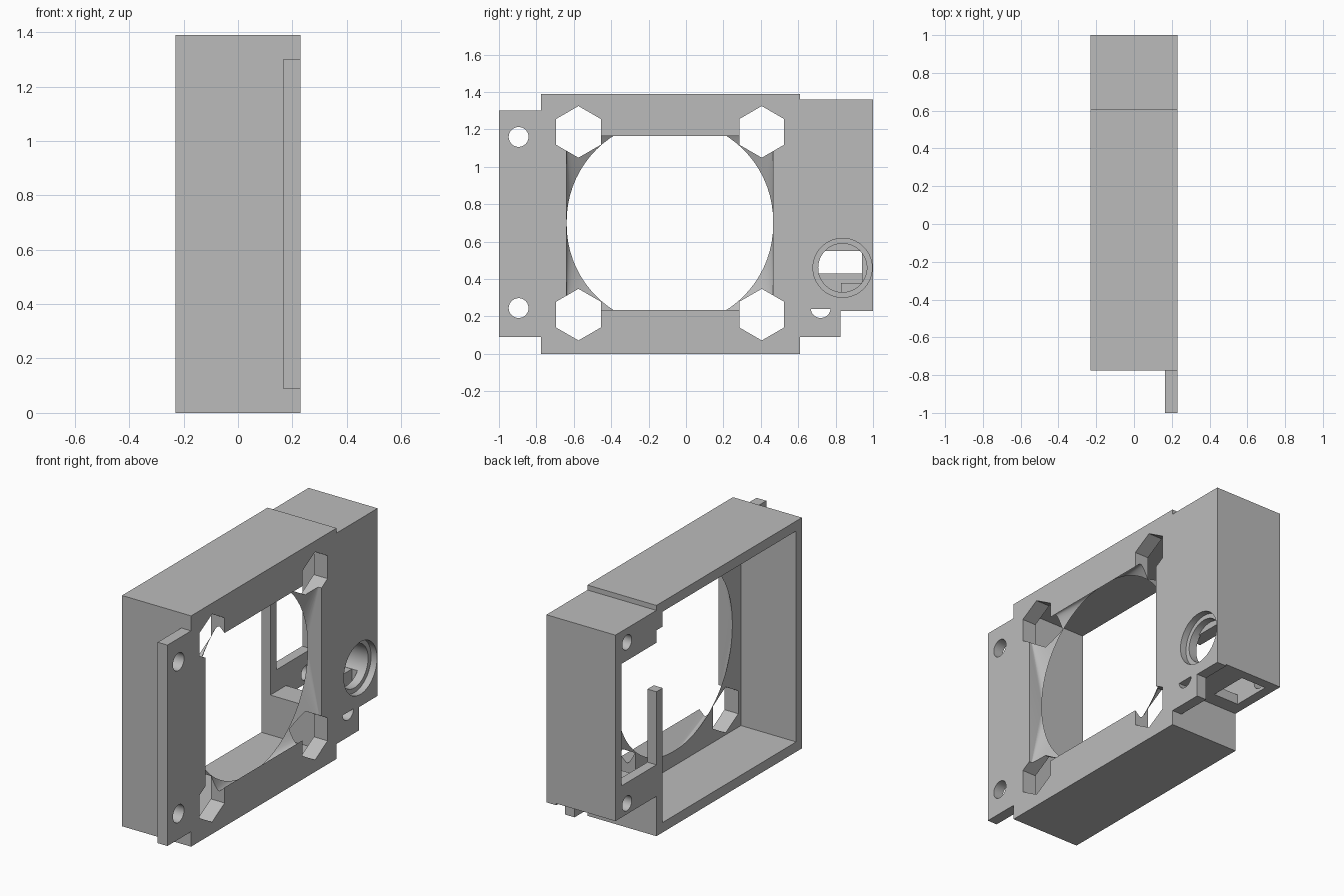
import bpy, bmesh, math
from mathutils import Vector, Matrix

cube = bpy.data.objects.get("Cube")
if cube:
    bpy.data.objects.remove(cube, do_unlink=True)

grey = bpy.data.materials.new("plain grey")
grey.use_nodes = True
grey.diffuse_color = (0.5, 0.5, 0.5, 1)
grey.node_tree.nodes["Principled BSDF"].inputs["Base Color"].default_value = (0.5, 0.5, 0.5, 1)


def finish(name, bm):
    bmesh.ops.recalc_face_normals(bm, faces=bm.faces)
    mesh = bpy.data.meshes.new(name)
    bm.to_mesh(mesh)
    bm.free()
    mesh.materials.append(grey)
    obj = bpy.data.objects.new(name, mesh)
    bpy.context.collection.objects.link(obj)
    return obj


def box(name, x, y, z):
    bm = bmesh.new()
    bmesh.ops.create_cube(bm, size=1)
    for v in bm.verts:
        v.co = Vector([(a + b) / 2 + c * (b - a) for (a, b), c in zip((x, y, z), v.co)])
    return finish(name, bm)


def rod(name, y, z, radius, x, sides=48, turn=0.0):
    """Prism lying along x."""
    bm = bmesh.new()
    bmesh.ops.create_cone(bm, cap_ends=True, segments=sides, radius1=radius, radius2=radius, depth=x[1] - x[0])
    place = Matrix.Translation(((x[0] + x[1]) / 2, y, z)) @ Matrix.Rotation(turn, 4, "X") @ Matrix.Rotation(math.pi / 2, 4, "Y")
    bmesh.ops.transform(bm, matrix=place, verts=bm.verts)
    return finish(name, bm)


def combine(target, tool, operation):
    mod = target.modifiers.new(operation.lower(), "BOOLEAN")
    mod.object = tool
    mod.operation = operation
    mod.solver = "EXACT"
    bpy.context.view_layer.objects.active = target
    bpy.ops.object.modifier_apply(modifier=mod.name)
    bpy.data.objects.remove(tool, do_unlink=True)


def add(tool):
    combine(body, tool, "UNION")


def cut(tool):
    combine(body, tool, "DIFFERENCE")


BACK, FACE, INNER, LIP, WALL = -0.23, 0.23, 0.138, 0.165, -0.17
THROUGH = (-0.4, 0.4)

# Main frame with mounting flange and lower foot
body = box("fan_housing", (BACK, FACE), (-0.775, 0.61), (0, 1.39))
add(box("flange", (LIP, FACE), (-1, -0.7), (0.09, 1.3)))
add(box("foot", (LIP, FACE), (0.58, 0.825), (0.09, 0.4)))
for y, z in ((-0.895, 1.16), (-0.895, 0.245), (0.72, 0.245)):
    cut(rod("screw_hole", y, z, 0.053, (0.1, 0.4)))

# Side compartment
add(box("compartment", (BACK, FACE), (0.57, 1), (0.24, 1.36)))
add(box("face_lip", (LIP, FACE), (0.8, 1), (0.23, 0.3)))

# Hollow interiors, open towards the back
cut(box("fan_cavity", (-0.4, INNER), (-0.72, 0.55), (0.06, 1.33)))
cut(box("compartment_cavity", (WALL, INNER), (0.61, 0.94), (0.3, 1.3)))
cut(box("compartment_window", (-0.4, -0.1), (0.61, 0.94), (0.43, 1.165)))
cut(box("partition_opening", (WALL, INNER), (0.5, 0.7), (0.3, 1.24)))
cut(box("partition_gap", (-0.4, -0.1), (0.5, 0.61), (0.87, 1.24)))
cut(box("floor_slot", (WALL, 0.0), (0.7, 0.94), (0.1, 0.35)))

# Air opening: rectangle outside blending to a circle inside
bm = bmesh.new()
cy, cz, r = -0.086, 0.70, 0.552
for i in range(72):
    a = math.tau * i / 72
    for x in (INNER - 0.002,):
        bm.verts.new((x, cy + r * math.cos(a), cz + r * math.sin(a)))
for sy in (-1, 1):
    for sz in (-1, 1):
        for x in (FACE, FACE + 0.002):
            bm.verts.new((x, cy + r * sy, cz + 0.463 * sz))
bmesh.ops.convex_hull(bm, input=bm.verts)
cut(finish("air_opening", bm))

# Hexagonal nut holes
for y in (-0.575, 0.405):
    for z in (0.21, 1.187):
        hole = rod("nut_hole", y, z, 0.138, (0.05, 0.4), 6)
        # Point up
        ys = [v.co.y for v in hole.data.vertices]
        if max(ys) - min(ys) > 0.26:
            bpy.data.objects.remove(hole, do_unlink=True)
            hole = rod("nut_hole", y, z, 0.138, (0.05, 0.4), 6, math.pi / 6)
        cut(hole)

# Socket hole with a counterbore, and small holes in the back panel
cut(rod("socket_hole", 0.837, 0.46, 0.13, (0.05, 0.4), 64))
cut(rod("socket_counterbore", 0.837, 0.46, 0.158, (0.19, 0.4), 64))
for z in (0.305, 1.275):
    cut(rod("panel_hole", 0.89, z, 0.045, (-0.4, -0.1), 32))

# Socket supports inside the compartment
add(box("socket_rib", (0.07, INNER + 0.01), (0.66, 0.96), (0.55, 0.61)))
add(box("socket_stop", (0.02, 0.1), (0.83, 0.96), (0.28, 0.38)))

bpy.ops.object.select_all(action="DESELECT")
body.select_set(True)
bpy.context.view_layer.objects.active = body
bpy.ops.object.shade_smooth_by_angle(angle=math.radians(20))
